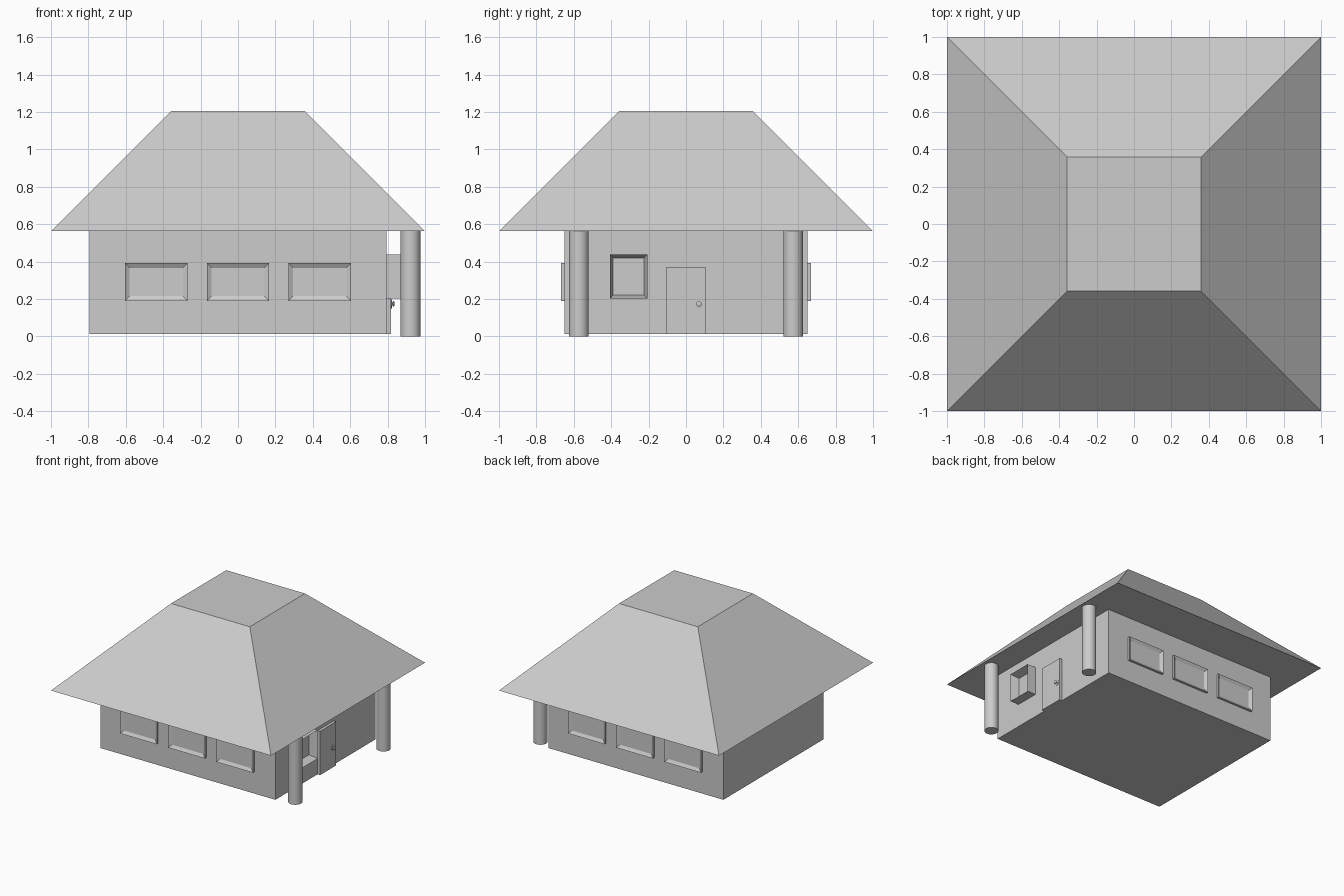
import bpy, bmesh, math
from mathutils import Matrix, Vector

default = bpy.data.objects.get("Cube")
if default:
    bpy.data.objects.remove(default, do_unlink=True)

# One plain grey for the whole house
grey = bpy.data.materials.new("light_grey")
grey.use_nodes = True
grey.diffuse_color = (0.604, 0.604, 0.604, 1)
grey.node_tree.nodes["Principled BSDF"].inputs["Base Color"].default_value = grey.diffuse_color


def finish(bm, name, smooth=False):
    bmesh.ops.recalc_face_normals(bm, faces=bm.faces)
    mesh = bpy.data.meshes.new(name)
    bm.to_mesh(mesh)
    bm.free()
    mesh.materials.append(grey)
    obj = bpy.data.objects.new(name, mesh)
    bpy.context.collection.objects.link(obj)
    if smooth:
        bpy.ops.object.select_all(action="DESELECT")
        obj.select_set(True)
        bpy.context.view_layer.objects.active = obj
        bpy.ops.object.shade_smooth_by_angle(angle=math.radians(35))
    return obj


def box_mesh(low, high):
    low, high = Vector(low), Vector(high)
    bm = bmesh.new()
    place = Matrix.Translation((low + high) / 2) @ Matrix.Diagonal((*(high - low), 1))
    bmesh.ops.create_cube(bm, size=1, matrix=place)
    return bm


def window(name, low, high, outward, rim, depth):
    """Box frame whose outward face is inset and pushed back into a recess."""
    bm = box_mesh(low, high)
    outward = Vector(outward)
    bm.normal_update()
    pane = max(bm.faces, key=lambda f: f.normal.dot(outward))
    bmesh.ops.inset_region(bm, faces=[pane], thickness=rim, use_even_offset=True)
    bmesh.ops.translate(bm, verts=pane.verts, vec=-outward * depth)
    return finish(bm, name)


# Walls
WALL_X, WALL_Y, EAVE = 0.795, 0.65, 0.563
finish(box_mesh((-WALL_X, -WALL_Y, 0.012), (WALL_X, WALL_Y, EAVE)), "walls")

# Roof: a square slab with its top drawn in
bm = box_mesh((-1, -1, EAVE), (1, 1, 1.205))
for v in bm.verts:
    if v.co.z > 1:
        v.co.x *= 0.358
        v.co.y *= 0.358
finish(bm, "roof")

# Porch pillars
for side, label in ((-1, "front"), (1, "back")):
    bm = bmesh.new()
    bmesh.ops.create_cone(bm, cap_ends=True, segments=32, radius1=0.053, radius2=0.053,
                          depth=EAVE, matrix=Matrix.Translation((0.922, side * 0.573, EAVE / 2)))
    finish(bm, label + "_pillar", smooth=True)

# Three wide windows on the front and on the back
for side, label in ((-1, "front"), (1, "back")):
    for i in range(3):
        x = (i - 1) * 0.437
        ys = sorted((side * (WALL_Y - 0.01), side * 0.668))
        window(f"{label}_window_{i + 1}", (x - 0.167, ys[0], 0.19), (x + 0.167, ys[1], 0.392),
               (0, side, 0), 0.025, 0.015)

# Projecting window beside the door
window("bay_window", (WALL_X - 0.01, -0.407, 0.203), (0.872, -0.207, 0.437),
       (1, 0, 0), 0.018, 0.07)

# Door
finish(box_mesh((WALL_X - 0.01, -0.103, 0.012), (0.818, 0.103, 0.372)), "door")

# Door knob: a lathed profile of (radius, distance from the door)
profile = [(0, -0.002), (0.024, -0.002), (0.024, 0.004), (0.01, 0.005), (0.009, 0.009),
           (0.015, 0.012), (0.015, 0.016), (0.01, 0.019), (0, 0.019)]
bm = bmesh.new()
verts = [bm.verts.new((0.818 + d, r, 0)) for r, d in profile]
edges = [bm.edges.new(pair) for pair in zip(verts, verts[1:])]
bmesh.ops.spin(bm, geom=verts + edges, cent=(0, 0, 0), axis=(1, 0, 0),
               angle=math.tau, steps=24, use_merge=True)
bmesh.ops.remove_doubles(bm, verts=bm.verts, dist=0.0001)
bmesh.ops.translate(bm, verts=bm.verts, vec=(0, 0.069, 0.174))
finish(bm, "door_knob", smooth=True)
